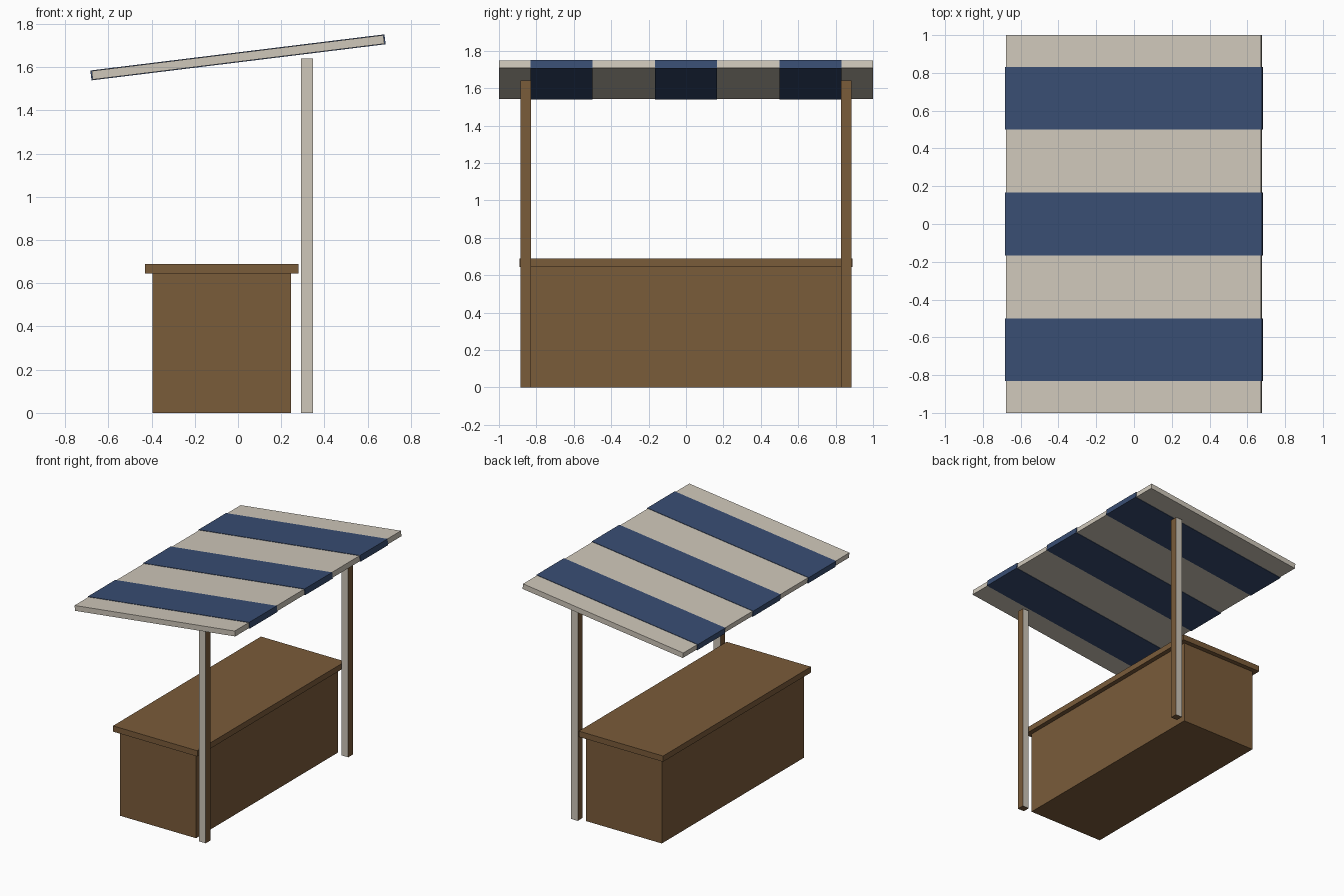
import bpy
from math import radians

cube = bpy.data.objects.get("Cube")
if cube:
    bpy.data.objects.remove(cube, do_unlink=True)


def make_material(name, rgb):
    mat = bpy.data.materials.new(name)
    mat.use_nodes = True
    color = (*rgb, 1.0)
    mat.diffuse_color = color
    mat.node_tree.nodes["Principled BSDF"].inputs["Base Color"].default_value = color
    return mat


wood = make_material("brown wood", (0.195, 0.106, 0.042))
cream = make_material("cream", (0.62, 0.57, 0.49))
blue = make_material("navy blue", (0.04, 0.075, 0.17))


def box(name, center, size, mat, tilt=0.0):
    """Box with full size, tilted about the y axis."""
    bpy.ops.mesh.primitive_cube_add(size=1, location=center, rotation=(0, tilt, 0))
    obj = bpy.context.object
    obj.name = name
    obj.scale = size
    obj.data.materials.append(mat)
    return obj


# Counter with an overhanging top
box("counter_body", (-0.075, 0, 0.3225), (0.64, 1.71, 0.645), wood)
box("counter_top", (-0.075, 0, 0.667), (0.71, 1.78, 0.044), wood)

# Two posts, cream on the faces that look along the stall
for side, label in ((-1, "front"), (1, "back")):
    post = box(label + "_post", (0.32, side * 0.8575, 0.82), (0.055, 0.055, 1.64), wood)
    post.data.materials.append(cream)
    for face in post.data.polygons:
        face.material_index = int(abs(face.normal.y) > 0.5)

# Sloping awning with three slightly raised stripes wrapped around it
TILT = radians(-7)
AWNING = (0, 0, 1.645)
box("awning", AWNING, (1.36, 2.0, 0.04), cream, TILT)
for i, label in enumerate(("front", "middle", "back")):
    y = (i - 1) * 0.6667
    box(label + "_stripe", (0, y, AWNING[2]), (1.371, 0.331, 0.046), blue, TILT)
